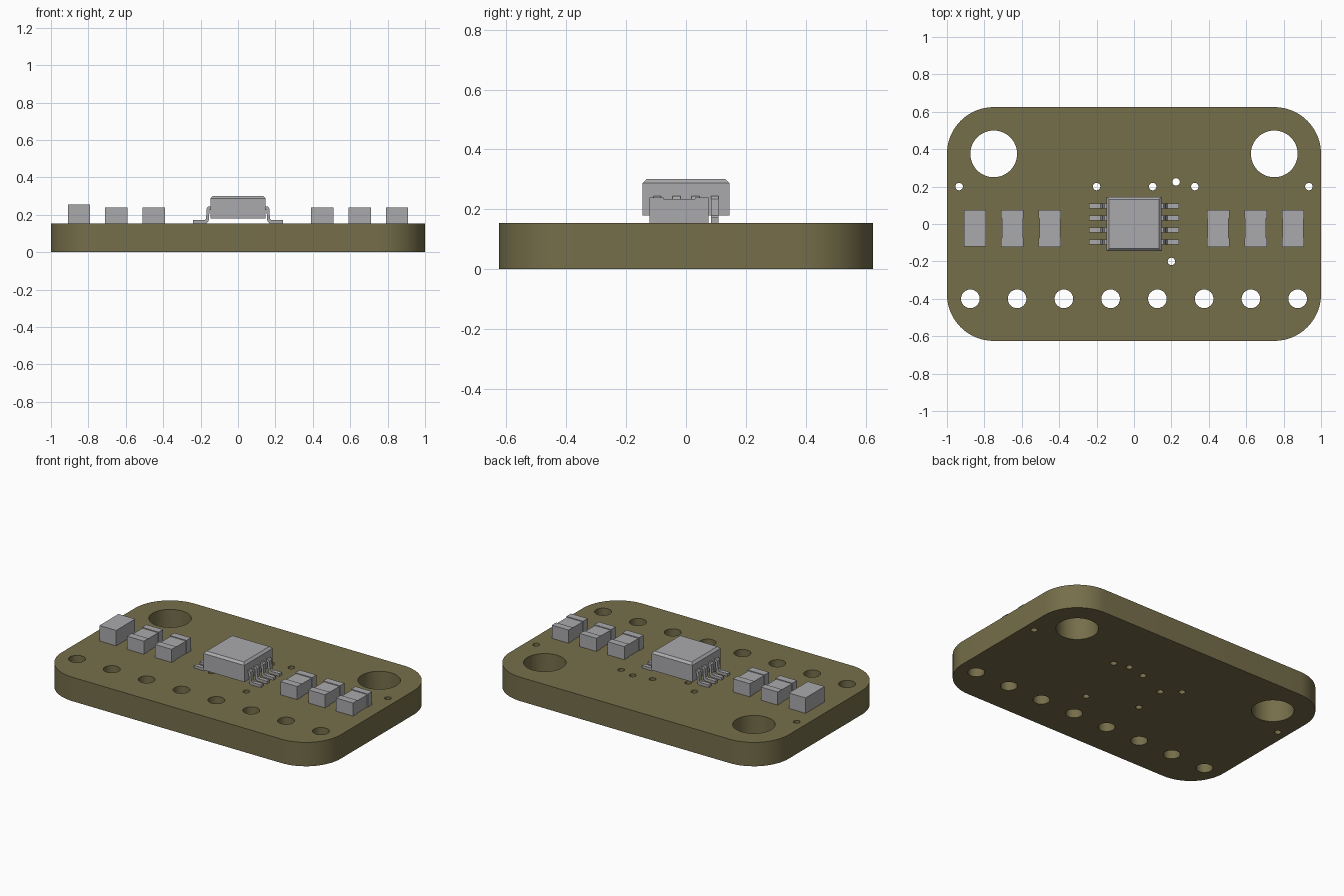
import bpy, bmesh, math
from mathutils import Vector

cube = bpy.data.objects.get("Cube")
if cube:
    bpy.data.objects.remove(cube)

TOP = 0.155  # height of the board surface


def material(name, rgb):
    m = bpy.data.materials.new(name)
    m.use_nodes = True
    m.diffuse_color = (*rgb, 1)
    m.node_tree.nodes["Principled BSDF"].inputs["Base Color"].default_value = (*rgb, 1)
    return m


OLIVE = material("olive board", (0.181, 0.156, 0.069))
GREY = material("light grey", (0.40, 0.397, 0.413))


def add_object(name, bm, mat):
    bmesh.ops.recalc_face_normals(bm, faces=bm.faces)
    mesh = bpy.data.meshes.new(name)
    bm.to_mesh(mesh)
    bm.free()
    mesh.materials.append(mat)
    ob = bpy.data.objects.new(name, mesh)
    bpy.context.collection.objects.link(ob)
    return ob


def add_box(bm, x0, x1, y0, y1, z0, z1):
    verts = bmesh.ops.create_cube(bm, size=1)["verts"]
    for v in verts:
        v.co = Vector((x0 if v.co.x < 0 else x1,
                       y0 if v.co.y < 0 else y1,
                       z0 if v.co.z < 0 else z1))


def arc(cx, cy, r, start, end, n):
    steps = [math.radians(start + (end - start) * i / n) for i in range(n + 1)]
    return [(cx + r * math.cos(a), cy + r * math.sin(a)) for a in steps]


# Board: rounded outline and hole loops, filled and extruded
loops = [arc(0.75, 0.375, 0.25, 0, 90, 16) + arc(-0.75, 0.375, 0.25, 90, 180, 16)
         + arc(-0.75, -0.375, 0.25, 180, 270, 16) + arc(0.75, -0.375, 0.25, 270, 360, 16)]
mounting = [(s * 0.75, 0.375, 0.125) for s in (-1, 1)]
pins = [(-0.875 + 0.25 * i, -0.4, 0.05) for i in range(8)]
vias = [(x, y, 0.02) for x, y in ((-0.935, 0.2), (-0.2, 0.2), (0.1, 0.2), (0.225, 0.225),
                                  (0.325, 0.2), (0.935, 0.2), (0.2, -0.2),
                                  (-0.1, 0.12), (-0.12, -0.1))]
for x, y, r in mounting + pins + vias:
    loops.append(arc(x, y, r, 0, 360, 48 if r > 0.1 else 24)[:-1])

curve = bpy.data.curves.new("board_outline", "CURVE")
curve.dimensions = "2D"
curve.fill_mode = "BOTH"
curve.extrude = TOP / 2
for loop in loops:
    spline = curve.splines.new("POLY")
    spline.points.add(len(loop) - 1)
    for p, (x, y) in zip(spline.points, loop):
        p.co = (x, y, 0, 1)
    spline.use_cyclic_u = True
outline = bpy.data.objects.new("board_outline", curve)
bpy.context.collection.objects.link(outline)
bpy.context.view_layer.update()
shape = bpy.data.meshes.new_from_object(
    outline.evaluated_get(bpy.context.evaluated_depsgraph_get()))
bm = bmesh.new()
bm.from_mesh(shape)
bpy.data.objects.remove(outline)
bpy.data.meshes.remove(shape)
bmesh.ops.remove_doubles(bm, verts=bm.verts, dist=0.0005)
bmesh.ops.translate(bm, verts=bm.verts, vec=(0, 0, TOP / 2))
board = add_object("board", bm, OLIVE)
bpy.ops.object.select_all(action="DESELECT")
board.select_set(True)
bpy.context.view_layer.objects.active = board
bpy.ops.object.shade_smooth_by_angle(angle=math.radians(30))

# Chip body: box with a chamfered top rim
bm = bmesh.new()
add_box(bm, -0.147, 0.147, -0.145, 0.145, 0.18, 0.302)
rim = [e for e in bm.edges if all(v.co.z > 0.3 for v in e.verts)]
bmesh.ops.bevel(bm, geom=rim, offset=0.014, segments=1, affect="EDGES")
add_object("chip_body", bm, GREY)

# Chip leads: gull-wing side profile, extruded and mirrored
profile = [(0.14, 0.245), (0.158, 0.245), (0.167, 0.235), (0.171, 0.18), (0.178, 0.172),
           (0.24, 0.172), (0.24, TOP), (0.168, TOP), (0.157, 0.165), (0.152, 0.225),
           (0.14, 0.23)]
for side, label in ((1, "left"), (-1, "right")):
    for i in range(4):
        y = -0.096 + 0.064 * i
        bm = bmesh.new()
        face = bm.faces.new([bm.verts.new((side * x, y - 0.013, z)) for x, z in profile])
        ext = bmesh.ops.extrude_face_region(bm, geom=[face])["geom"]
        bmesh.ops.translate(bm, vec=(0, 0.026, 0),
                            verts=[g for g in ext if isinstance(g, bmesh.types.BMVert)])
        add_object(f"chip_lead_{label}_{i + 1}", bm, GREY)

# Small components: two end caps around a slightly slimmer body
for i, x in enumerate((-0.65, -0.45, 0.45, 0.65, 0.85)):
    bm = bmesh.new()
    add_box(bm, x - 0.06, x + 0.06, -0.122, -0.075, TOP, 0.24)
    add_box(bm, x - 0.06, x + 0.06, 0.03, 0.075, TOP, 0.24)
    add_box(bm, x - 0.056, x + 0.056, -0.075, 0.03, TOP, 0.235)
    add_object(f"small_component_{i + 1}", bm, GREY)

# Tall component: plain block
bm = bmesh.new()
add_box(bm, -0.91, -0.79, -0.12, 0.075, TOP, 0.255)
add_object("tall_component", bm, GREY)
